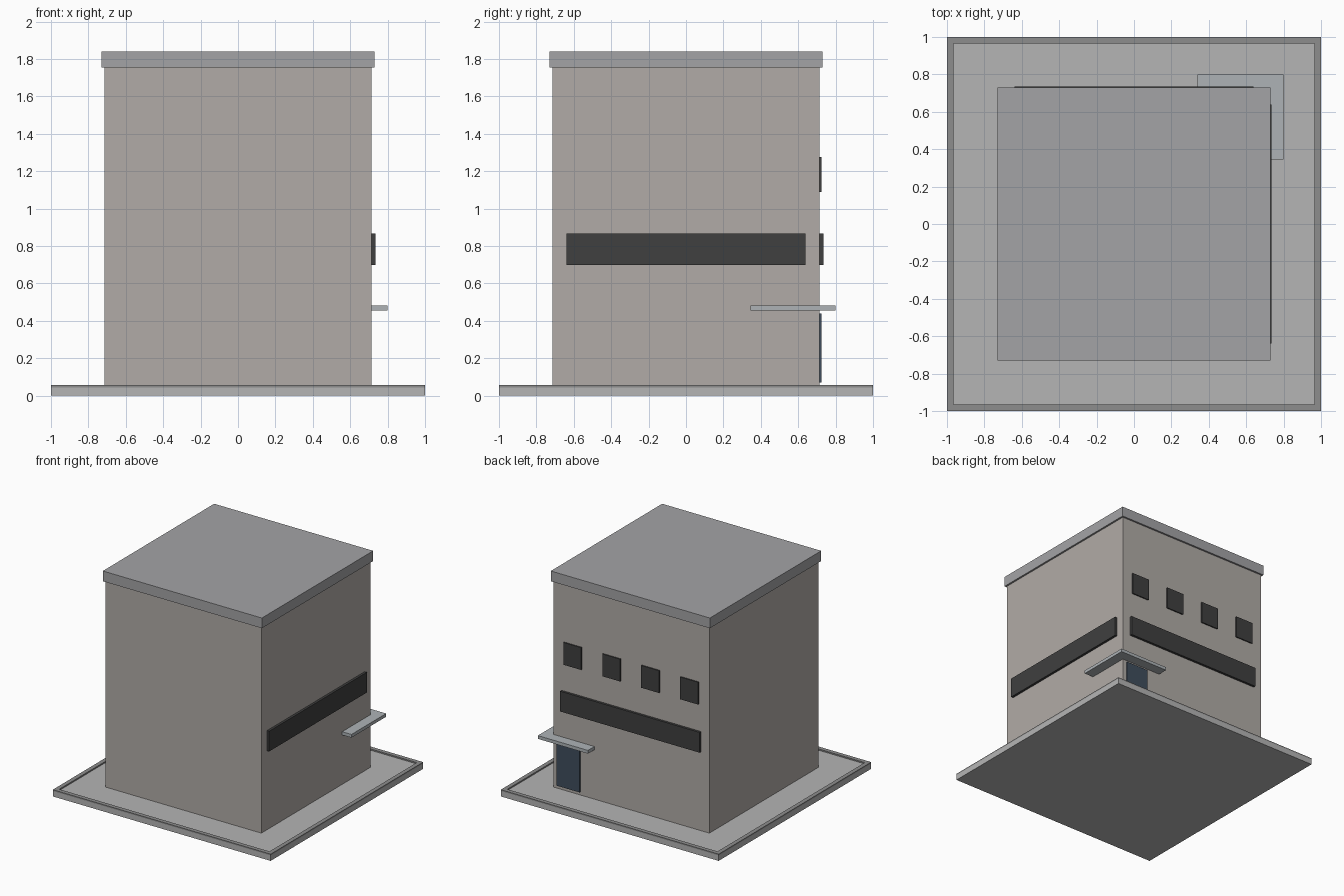
import bpy

if "Cube" in bpy.data.objects:
    bpy.data.objects.remove(bpy.data.objects["Cube"])


def material(name, rgb):
    m = bpy.data.materials.new(name)
    m.diffuse_color = (*rgb, 1)
    m.use_nodes = True
    m.node_tree.nodes["Principled BSDF"].inputs["Base Color"].default_value = m.diffuse_color
    return m


WALL = material("warm_plaster", (0.44, 0.41, 0.385))
ROOF = material("roof_grey", (0.37, 0.37, 0.38))
PAVING = material("paving", (0.46, 0.46, 0.46))
CURB = material("curb_grey", (0.27, 0.27, 0.27))
GLASS = material("dark_glass", (0.05, 0.05, 0.05))
DOOR = material("door_blue", (0.05, 0.075, 0.11))
CANOPY = material("canopy_grey", (0.42, 0.45, 0.47))


def box(name, x, y, z, mat):
    """Axis-aligned box from (min, max) ranges."""
    bpy.ops.mesh.primitive_cube_add(size=1, location=[(a + b) / 2 for a, b in (x, y, z)])
    ob = bpy.context.object
    ob.name = name
    ob.scale = [b - a for a, b in (x, y, z)]
    bpy.ops.object.transform_apply(location=False, rotation=False, scale=True)
    ob.data.materials.append(mat)
    return ob


# Ground slab and raised curb
box("ground_slab", (-1, 1), (-1, 1), (0, 0.045), PAVING)
for side, s in (("left", -1), ("right", 1)):
    x = sorted((s, s * 0.965))
    box(f"curb_{side}", x, (-1, 1), (0.045, 0.056), CURB)
for side, s in (("front", -1), ("back", 1)):
    y = sorted((s, s * 0.965))
    box(f"curb_{side}", (-0.965, 0.965), y, (0.045, 0.056), CURB)

# Main block and roof cap
W = 0.715
box("building_walls", (-W, W), (-W, W), (0.045, 1.755), WALL)
box("roof_cap", (-0.73, 0.73), (-0.73, 0.73), (1.755, 1.84), ROOF)

# Ribbon windows on the right and back walls
box("ribbon_window_right", (W - 0.005, 0.735), (-0.64, 0.64), (0.70, 0.868), GLASS)
box("ribbon_window_back", (-0.64, 0.64), (W - 0.005, 0.735), (0.70, 0.868), GLASS)

# Row of four small windows on the back wall
for i in range(4):
    cx = (i - 1.5) * W / 2
    box(f"small_window_{i + 1}", (cx - 0.082, cx + 0.082), (W - 0.005, 0.725), (1.09, 1.275), GLASS)

# Corner entrance: door and wraparound canopy
box("entrance_door", (0.47, 0.68), (W - 0.005, 0.725), (0.07, 0.44), DOOR)
box("corner_canopy", (0.34, 0.80), (0.345, 0.80), (0.455, 0.482), CANOPY)
